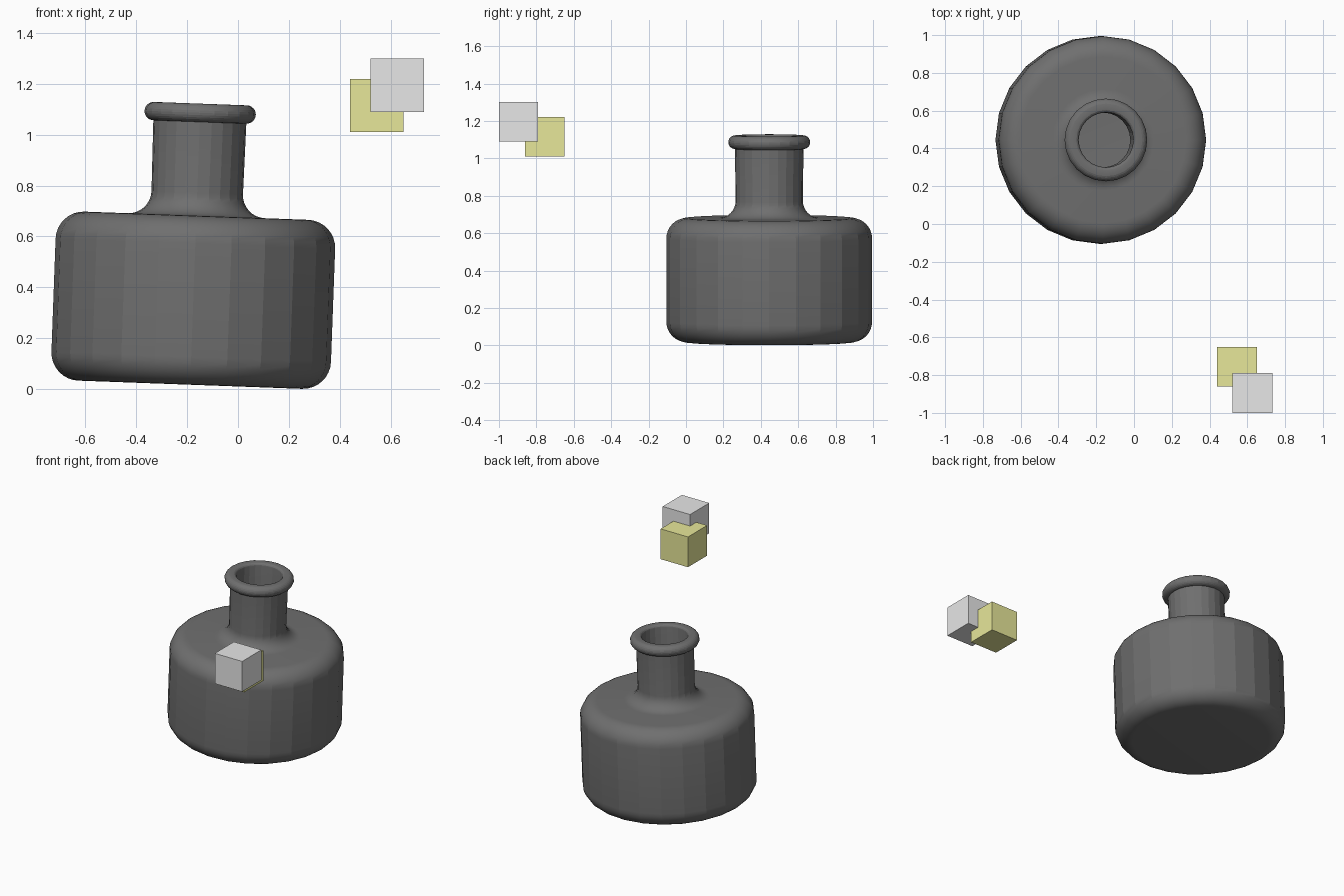
import bpy, bmesh, math
from mathutils import Vector

if "Cube" in bpy.data.objects:
    bpy.data.objects.remove(bpy.data.objects["Cube"], do_unlink=True)


def make_material(name, rgb):
    mat = bpy.data.materials.new(name)
    mat.use_nodes = True
    mat.diffuse_color = (*rgb, 1)
    mat.node_tree.nodes["Principled BSDF"].inputs["Base Color"].default_value = (*rgb, 1)
    return mat


dark_grey = make_material("dark grey", (0.16, 0.16, 0.16))
light_grey = make_material("light grey", (0.8, 0.8, 0.8))
yellow = make_material("dull yellow", (0.8, 0.8, 0.32))


def arc(r, z, radius, start, end, steps):
    """Points of an arc in the radius/height plane, angles in degrees."""
    points = []
    for i in range(steps + 1):
        a = math.radians(start + (end - start) * i / steps)
        points.append((r + radius * math.cos(a), z + radius * math.sin(a)))
    return points


def lathe(name, profile, sides, mat):
    """Spin a profile that begins and ends on the axis."""
    bm = bmesh.new()
    rings = []
    for r, z in profile:
        if r < 1e-6:
            rings.append([bm.verts.new((0, 0, z))] * sides)
        else:
            rings.append([bm.verts.new((r * math.cos(t), r * math.sin(t), z))
                          for t in (math.tau * k / sides for k in range(sides))])
    for low, high in zip(rings, rings[1:]):
        for k in range(sides):
            n = (k + 1) % sides
            corners = list(dict.fromkeys((low[k], low[n], high[n], high[k])))
            bm.faces.new(corners)
    bmesh.ops.recalc_face_normals(bm, faces=bm.faces)
    mesh = bpy.data.meshes.new(name)
    bm.to_mesh(mesh)
    bm.free()
    mesh.materials.append(mat)
    obj = bpy.data.objects.new(name, mesh)
    bpy.context.collection.objects.link(obj)
    return obj


# Bottle: rounded body, flared shoulder, neck, rolled lip, hollow inside
profile = [(0, 0)]
profile += arc(0.44, 0.11, 0.11, -90, 0, 8)
profile += arc(0.44, 0.555, 0.11, 0, 90, 8)
profile += arc(0.27, 0.755, 0.09, 270, 180, 8)
profile += arc(0.183, 1.07, 0.036, -90, 90, 12)
profile += arc(0.165, 1.086, 0.02, 90, 180, 4)
profile += [(0.145, 0.64)]
profile += arc(0.43, 0.545, 0.08, 90, 0, 4)
profile += arc(0.43, 0.12, 0.08, 0, -90, 4)
profile += [(0, 0.04)]
bottle = lathe("bottle", profile, 24, dark_grey)
bottle.location = (-0.188, 0.445, 0.017)
bottle.rotation_euler = (0, math.radians(2.1), 0)
bpy.ops.object.select_all(action="DESELECT")
bottle.select_set(True)
bpy.context.view_layer.objects.active = bottle
bpy.ops.object.shade_smooth_by_angle(angle=math.radians(14))

# Two overlapping floating cubes
for name, centre, mat in (("grey_cube", (0.627, -0.895, 1.195), light_grey),
                          ("yellow_cube", (0.545, -0.755, 1.115), yellow)):
    bpy.ops.mesh.primitive_cube_add(size=0.21, location=Vector(centre))
    cube = bpy.context.object
    cube.name = name
    cube.data.materials.append(mat)
